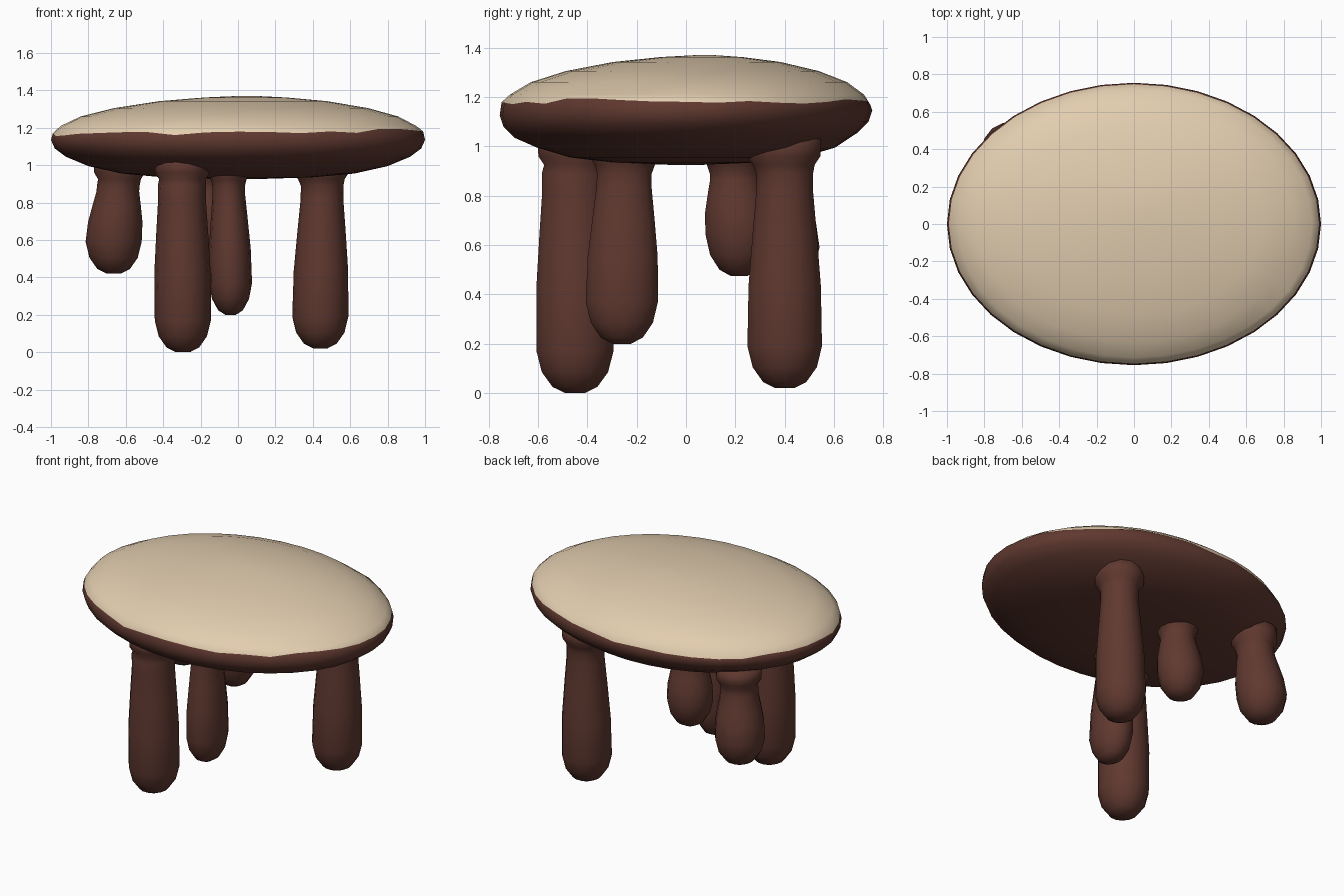
import bpy, bmesh, math, random

random.seed(4)
if "Cube" in bpy.data.objects:
    bpy.data.objects.remove(bpy.data.objects["Cube"])


def material(name, rgb):
    mat = bpy.data.materials.new(name)
    mat.use_nodes = True
    mat.diffuse_color = (*rgb, 1)
    mat.node_tree.nodes["Principled BSDF"].inputs["Base Color"].default_value = (*rgb, 1)
    return mat


bark = material("dark bark", (0.115, 0.04, 0.029))
cream = material("cream wood", (0.76, 0.61, 0.43))


def loft(name, rings, sides, mats, is_top=None, wobble=None):
    """Skin elliptical rings (z, cx, cy, rx, ry), listed from bottom to top."""
    bm = bmesh.new()
    loops = []
    for i, (z, cx, cy, rx, ry) in enumerate(rings):
        loop = []
        for k in range(sides):
            a = math.tau * k / sides
            dz = wobble(i, a) if wobble else 0
            loop.append(bm.verts.new((cx + rx * math.cos(a), cy + ry * math.sin(a), z + dz)))
        loops.append(loop)
    for i in range(len(loops) - 1):
        low, high = loops[i], loops[i + 1]
        for k in range(sides):
            n = (k + 1) % sides
            face = bm.faces.new((low[k], low[n], high[n], high[k]))
            face.material_index = int(bool(is_top and is_top(i)))
    bm.faces.new(loops[0][::-1])
    bm.faces.new(loops[-1]).material_index = len(mats) - 1
    mesh = bpy.data.meshes.new(name)
    bm.to_mesh(mesh)
    bm.free()
    for mat in mats:
        mesh.materials.append(mat)
    mesh.polygons.foreach_set("use_smooth", [True] * len(mesh.polygons))
    obj = bpy.data.objects.new(name, mesh)
    bpy.context.collection.objects.link(obj)
    return obj


# Domed table slab: (radius, height) from the underside centre over the rim
slab = [(0.08, 0.925), (0.4, 0.935), (0.62, 0.955), (0.8, 0.995), (0.92, 1.045),
        (0.98, 1.09), (1.0, 1.135), (0.99, 1.175), (0.95, 1.21), (0.85, 1.26),
        (0.68, 1.305), (0.45, 1.342), (0.22, 1.362), (0.05, 1.37)]
EDGE = 7  # ring where the bark ends
rings = []
for i, (r, z) in enumerate(slab):
    shift = 0.05 * (1 - r) if i > EDGE else 0
    rings.append((z, shift, 1.6 * shift, r, 0.755 * r))


def uneven(i, a):
    # Ragged bark line, slightly higher on the left side
    if i == EDGE:
        return random.uniform(-0.012, 0.012) + 0.012 * math.cos(a)
    return 0.01 * math.sin(a) if 3 < i < EDGE else 0


loft("table_top", rings, 36, [bark, cream], lambda i: i >= EDGE, uneven)

# Drooping club-shaped legs: foot x, y, z, neck x, y, radii of the foot
legs = {
    "front_right_leg": (-0.295, -0.45, 0.0, -0.30, -0.45, 0.15, 0.16),
    "front_middle_leg": (-0.04, -0.26, 0.2, -0.05, -0.25, 0.115, 0.15),
    "back_left_leg": (0.44, 0.40, 0.02, 0.45, 0.40, 0.15, 0.155),
    "back_right_leg": (-0.665, 0.39, 0.42, -0.64, 0.36, 0.15, 0.155),
    "back_middle_leg": (-0.18, 0.215, 0.475, -0.17, 0.20, 0.14, 0.14),
}
foot = [(0.0, 0.25), (0.025, 0.58), (0.085, 0.86), (0.17, 1.0)]
shaft = [(0.35, 0.97), (0.65, 0.86), (0.9, 0.76), (1.0, 0.76)]
NECK = 0.89

for name, (fx, fy, fz, nx, ny, rx, ry) in legs.items():
    rings = [(fz + dz, fx, fy, rx * s, ry * s) for dz, s in foot]
    start = fz + foot[-1][0]
    slim = 0.1 if name == "front_right_leg" else 0
    for t, s in shaft:
        s += slim * t
        rings.append((start + (NECK - start) * t, fx + (nx - fx) * t,
                      fy + (ny - fy) * t, rx * s, ry * s))
    # Flare where the leg grows out of the slab
    for z, s in [(0.925, 0.83), (0.96, 0.98), (1.04, 1.0)]:
        grow = 1 if math.hypot(nx, ny / 0.755) < 0.7 else 0.92
        rings.append((z, nx * 0.99, ny * 0.99, rx * s * grow, ry * s * grow))
    loft(name, rings, 14, [bark])
